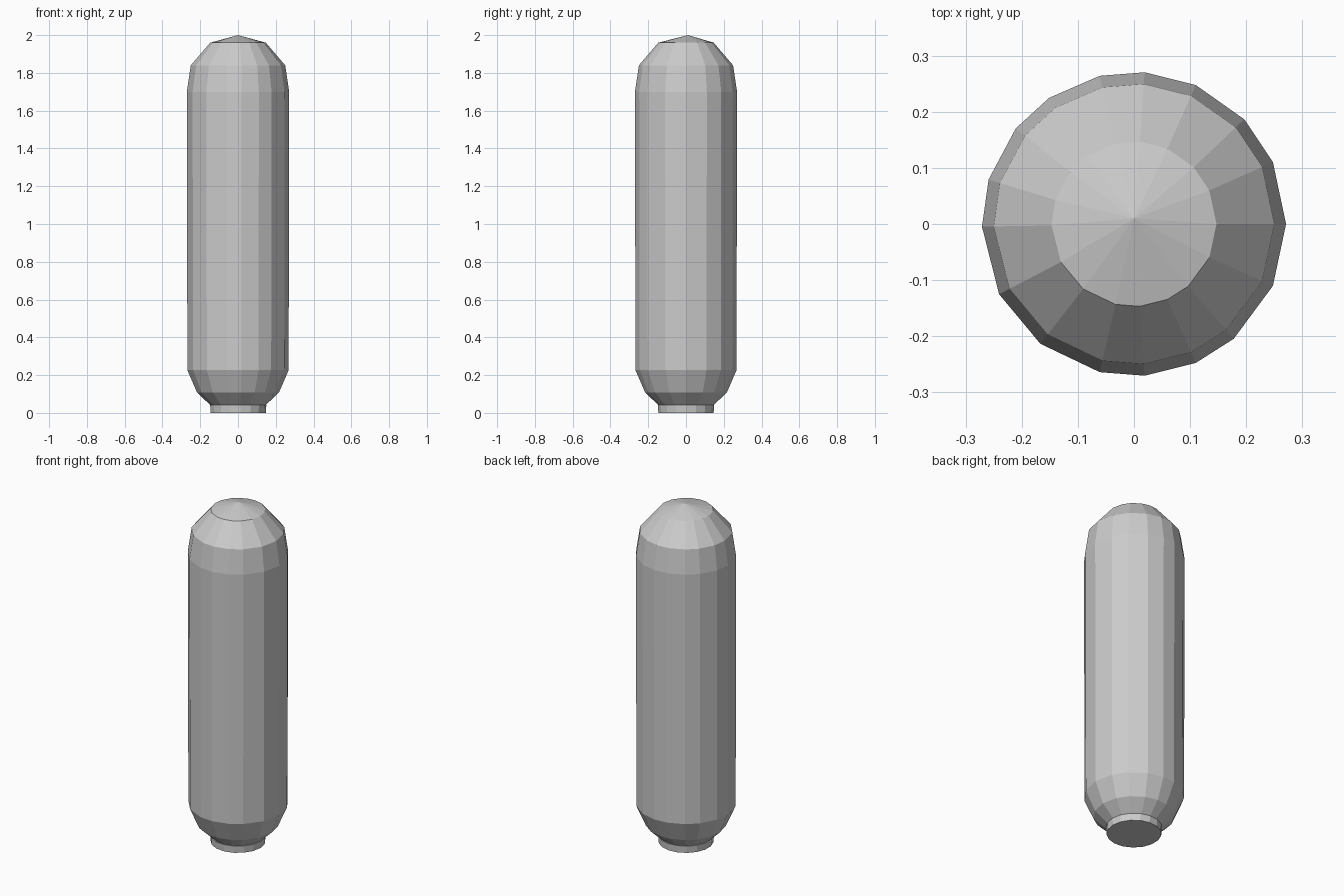
import bpy, bmesh
from math import cos, sin, radians

if "Cube" in bpy.data.objects:
    bpy.data.objects.remove(bpy.data.objects["Cube"])

# Slightly uneven facet directions around the body
ANGLES = [0, 24, 43.5, 66, 86, 103, 124, 141, 163, 181, 207.5, 232, 257, 274, 294, 311, 336]


def lathe(name, profile, angles, apex=None):
    """Flat-faced turned solid from (radius, z) rings, closed at both ends."""
    bm = bmesh.new()
    rings = [[bm.verts.new((r * cos(radians(a)), r * sin(radians(a)), z)) for a in angles]
             for r, z in profile]
    n = len(angles)
    for low, high in zip(rings, rings[1:]):
        for i in range(n):
            j = (i + 1) % n
            bm.faces.new((low[i], low[j], high[j], high[i]))
    bm.faces.new(rings[0][::-1])
    if apex is None:
        bm.faces.new(rings[-1])
    else:
        tip = bm.verts.new(apex)
        for i in range(n):
            bm.faces.new((rings[-1][i], rings[-1][(i + 1) % n], tip))
    mesh = bpy.data.meshes.new(name)
    bm.to_mesh(mesh)
    bm.free()
    obj = bpy.data.objects.new(name, mesh)
    bpy.context.collection.objects.link(obj)
    return obj


# Capsule body with domed top and tapered bottom
lathe("capsule_body",
      [(0.143, 0.038), (0.217, 0.108), (0.268, 0.226), (0.271, 1.70), (0.25, 1.84), (0.147, 1.96)],
      ANGLES, apex=(0, 0.01, 2.0))

# Short base collar
lathe("base_collar", [(0.147, 0.0), (0.15, 0.041)], [i * 360 / 17 for i in range(17)])
